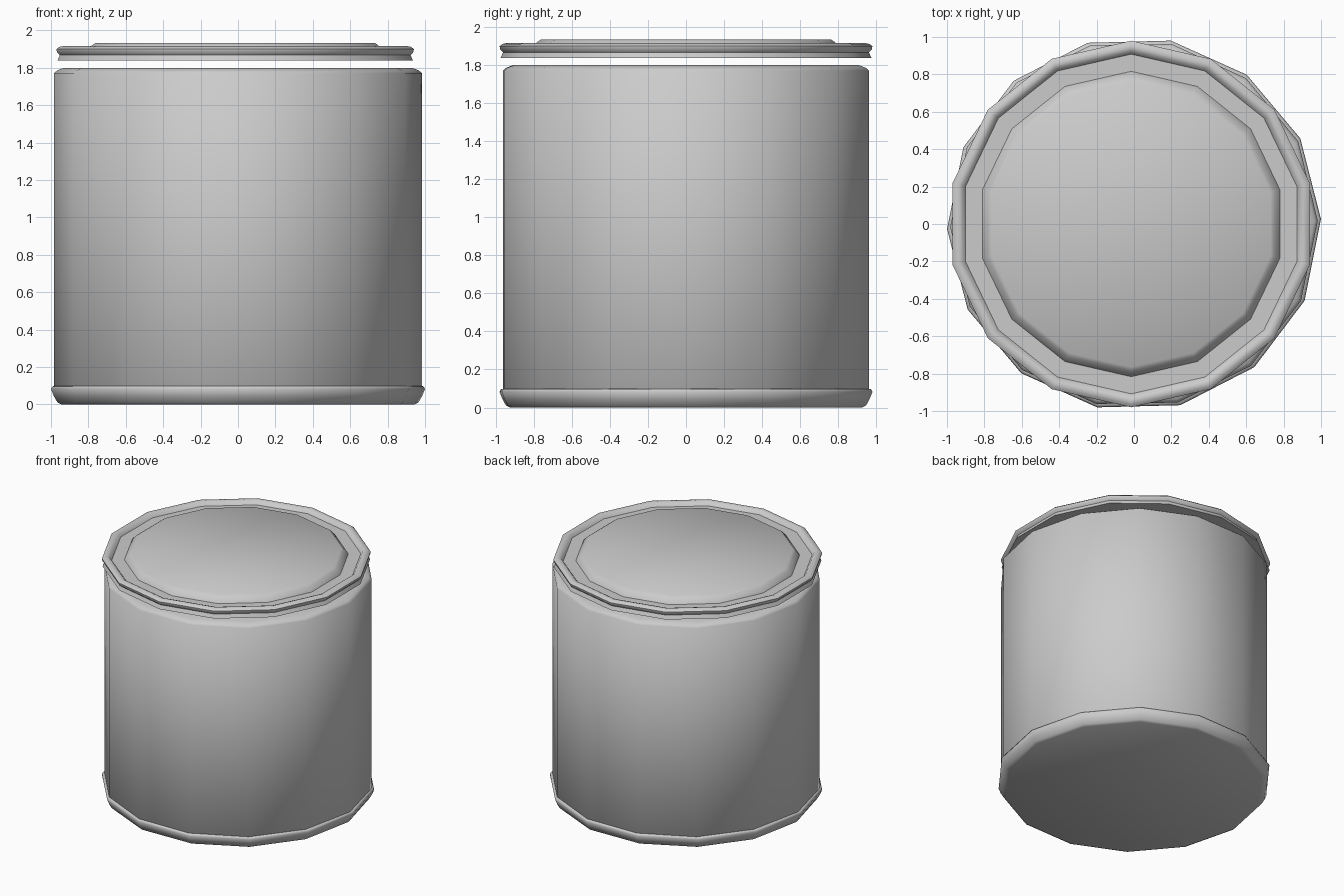
import bpy
import bmesh
import math

SIDES = 14

old = bpy.data.objects.get("Cube")
if old:
    bpy.data.objects.remove(old, do_unlink=True)

metal = bpy.data.materials.new("plain_grey_metal")
metal.use_nodes = True
metal.diffuse_color = (0.6, 0.6, 0.6, 1)
metal.node_tree.nodes["Principled BSDF"].inputs["Base Color"].default_value = (0.6, 0.6, 0.6, 1)


def turned(name, profile, turn, offset_x=0.0, smooth_angle=65):
    """Turn a (radius, height) profile, from bottom to top, into a capped solid."""
    bm = bmesh.new()
    rings = []
    for radius, z in profile:
        ring = []
        for i in range(SIDES):
            a = math.radians(turn) + math.tau * i / SIDES
            ring.append(bm.verts.new((offset_x + radius * math.cos(a), radius * math.sin(a), z)))
        rings.append(ring)
    for low, high in zip(rings, rings[1:]):
        for i in range(SIDES):
            j = (i + 1) % SIDES
            bm.faces.new((low[i], low[j], high[j], high[i]))
    bm.faces.new(rings[0][::-1])
    bm.faces.new(rings[-1])
    mesh = bpy.data.meshes.new(name)
    bm.to_mesh(mesh)
    bm.free()
    mesh.materials.append(metal)
    obj = bpy.data.objects.new(name, mesh)
    bpy.context.collection.objects.link(obj)
    bpy.ops.object.select_all(action="DESELECT")
    obj.select_set(True)
    bpy.context.view_layer.objects.active = obj
    bpy.ops.object.shade_smooth_by_angle(angle=math.radians(smooth_angle))
    return obj


# Tall can wall with a chamfered shoulder
turned("can_body", [(0.95, 0.02), (0.983, 0.05), (0.983, 1.772), (0.965, 1.787), (0.93, 1.8)], 1.0)

# Rolled rim around the foot
turned("base_rim", [(0.945, 0), (0.965, 0.01), (0.985, 0.045), (1.0, 0.083), (0.992, 0.097), (0.975, 0.1)], 1.5)

# Floating lid: grooved outer edge, rounded lip and sunken channel
turned("lid", [(0.975, 1.838), (0.962, 1.868), (0.978, 1.885), (0.98, 1.9), (0.965, 1.912),
               (0.945, 1.916), (0.925, 1.909), (0.908, 1.885), (0.8, 1.885)],
       90, -0.015, 50)

# Raised panel in the middle of the lid
turned("lid_panel", [(0.818, 1.88), (0.816, 1.886), (0.785, 1.92), (0.765, 1.934)], 90, -0.015)
